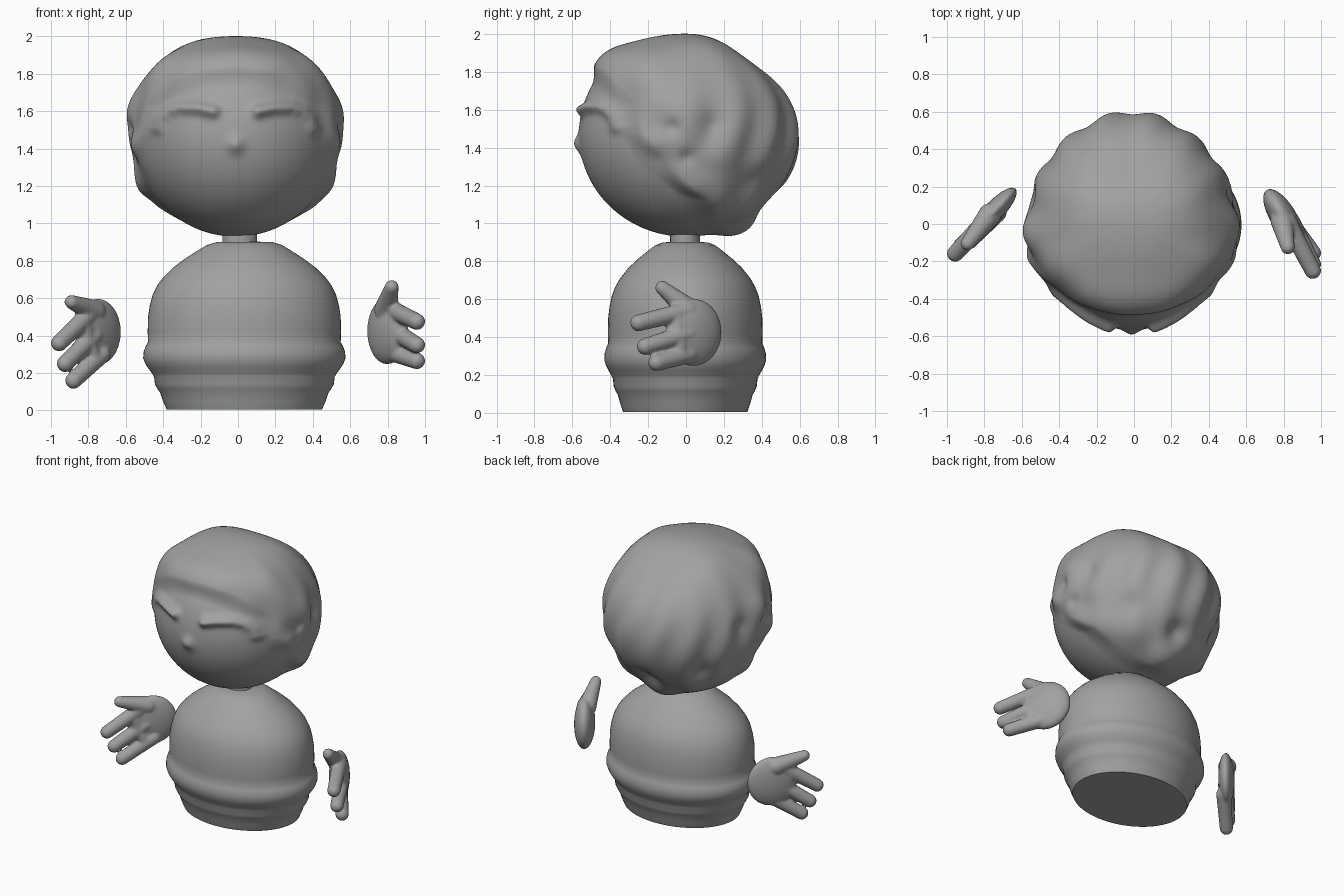
import bpy, bmesh, math
from mathutils import Vector, Matrix
from mathutils.geometry import intersect_point_line

if "Cube" in bpy.data.objects:
    bpy.data.objects.remove(bpy.data.objects["Cube"])

grey = bpy.data.materials.new("clay grey")
grey.use_nodes = True
CLAY = (0.36, 0.36, 0.36, 1)
grey.diffuse_color = CLAY
grey.node_tree.nodes["Principled BSDF"].inputs["Base Color"].default_value = CLAY


def finish(bm, name, angle=60):
    bmesh.ops.recalc_face_normals(bm, faces=bm.faces)
    mesh = bpy.data.meshes.new(name)
    bm.to_mesh(mesh)
    bm.free()
    ob = bpy.data.objects.new(name, mesh)
    bpy.context.collection.objects.link(ob)
    mesh.materials.append(grey)
    bpy.ops.object.select_all(action='DESELECT')
    ob.select_set(True)
    bpy.context.view_layer.objects.active = ob
    bpy.ops.object.shade_smooth_by_angle(angle=math.radians(angle))
    return ob


def lathe(name, profile, depth, x, y=0):
    """Spin (radius, height) points into an oval solid; depth scales y."""
    bm = bmesh.new()
    vs = [bm.verts.new((r, 0, z)) for r, z in profile]
    es = [bm.edges.new(p) for p in zip(vs, vs[1:])]
    bmesh.ops.spin(bm, geom=vs + es, axis=(0, 0, 1), cent=(0, 0, 0),
                   angle=math.tau, steps=72, use_duplicate=False)
    bmesh.ops.remove_doubles(bm, verts=bm.verts, dist=0.0005)
    bmesh.ops.holes_fill(bm, edges=[e for e in bm.edges if e.is_boundary], sides=0)
    for v in bm.verts:
        v.co = (v.co.x + x, v.co.y * depth + y, v.co.z)
    return finish(bm, name, 50)


# Body with rolled hem, and neck
lathe("body", [(.415, .005), (.435, .05), (.45, .095), (.465, .115), (.478, .14), (.483, .18),
               (.495, .2), (.514, .225), (.53, .25), (.541, .28), (.538, .315), (.527, .345),
               (.515, .365), (.517, .42), (.515, .5), (.506, .56), (.49, .62), (.465, .67),
               (.435, .71), (.38, .765), (.32, .81), (.25, .855), (.2, .885), (.15, .9),
               (0, .905)], .79, .034, -.004)
lathe("neck", [(.092, .85), (.092, 1.0)], .85, .01, -.005)


# Head: ball with hair, lids and nose raised from one surface
CENTRE = Vector((-.012, 0, 1.47))
SIZE = Vector((.54, .565, .54))
LID = [(.12, 1.6), (.2, 1.617), (.3, 1.62), (.36, 1.6), (.4, 1.56), (.42, 1.51)]
HAIRLINE = [(-1, .3), (-.9, .22), (-.6, .08), (-.3, -.28), (0, -.5),
            (.3, -.58), (.55, -.82), (.7, -1), (1, -1.2)]
# direction, width, height of broad hair locks and hollows
MIDDLE = [((0, .62, .78), .42, -.1), ((0, .5, -.87), .2, .07), ((0, .95, -.1), .4, .03),
          ((0, -.72, .7), .25, .07), ((0, .76, -.65), .16, -.075), ((0, -.1, 1), .4, -.04)]
PAIRS = [((.35, -.66, .66), .22, .065), ((.66, -.4, .62), .28, .08), ((.85, -.2, .45), .2, .03),
         ((.95, -.27, -.08), .13, .06), ((.96, -.1, .24), .2, .06), ((.87, .08, -.48), .17, .06),
         ((.8, -.22, -.5), .15, .035), ((.97, -.12, .07), .07, -.03),
         ((.75, .25, -.62), .18, .045), ((.5, .5, -.7), .2, .04), ((.95, .25, -.2), .13, .025),
         ((.93, .25, .1), .11, -.03), ((.97, 0, -.22), .08, -.035),
         ((.6, .6, -.4), .14, -.035), ((.55, .2, .8), .25, .015)]
LOCKS = [(Vector(d).normalized(), w, h) for d, w, h in MIDDLE]
for (x, y, z), w, h in PAIRS:
    LOCKS += [(Vector((s * x, y, z)).normalized(), w, h) for s in (1, -1)]


def bell(distance, width):
    return math.exp(-(distance / width) ** 2)


def ramp(t):
    t = min(max(t, 0), 1)
    return t * t * (3 - 2 * t)


def hairline(z):
    for (z0, y0), (z1, y1) in zip(HAIRLINE, HAIRLINE[1:]):
        if z <= z1:
            return y0 + (y1 - y0) * (z - z0) / (z1 - z0)
    return HAIRLINE[-1][1]


def lid_distance(x, z):
    p, best = Vector((abs(x + .012), 0, z)), 9
    for a, b in zip(LID, LID[1:]):
        a, b = Vector((a[0], 0, a[1])), Vector((b[0], 0, b[1]))
        t = intersect_point_line(p, a, b)[1]
        best = min(best, (p - a.lerp(b, min(max(t, 0), 1))).length)
    return best


bm = bmesh.new()
bmesh.ops.create_icosphere(bm, subdivisions=7, radius=1)
for v in bm.verts:
    d = v.co.normalized()
    p = CENTRE + d * SIZE
    hair = ramp((d.y - hairline(d.z)) / .3 + .5)
    turn = math.atan2(d.x, d.y)
    waves = .02 * bell(d.z + .05, .5) * math.cos(14 * turn + math.sin(4 * d.z) + math.pi)
    scale = 1 + hair * (.03 + waves + sum(h * bell((d - c).length, w) for c, w, h in LOCKS))
    v.co = CENTRE + d * SIZE * scale
    if d.y < 0:
        lid = .05 * d.y * d.y * bell(lid_distance(p.x, p.z), .034)
        v.co += lid * Vector((d.x * .6, -1, .1))
        v.co.y -= .028 * bell(math.hypot(p.x + .012, p.z - 1.42), .045)
finish(bm, "head", 180)


# Hands: palm and fingers fused into one smooth skin
def chain(bm, start, end, r0, r1):
    start, end = Vector(start), Vector(end)
    for i in range(17):
        t = i / 16
        bmesh.ops.create_icosphere(bm, subdivisions=3, radius=r0 + (r1 - r0) * t,
                                   matrix=Matrix.Translation(start.lerp(end, t)))


def hand(name, palm, angle, thickness, fingers, thumb):
    bm = bmesh.new()
    place = (Matrix.Translation(palm) @ Matrix.Rotation(angle, 4, 'Z')
             @ Matrix.Diagonal((.168, thickness, .178, 1)))
    bmesh.ops.create_icosphere(bm, subdivisions=4, radius=1, matrix=place)
    for root, tip in fingers:
        chain(bm, root, tip, .05, .045)
    chain(bm, *thumb, .062, .038)
    # knuckle ridge joining the finger roots
    knuckles = [Vector(root).lerp(Vector(tip), .24) for root, tip in fingers]
    for a, b in zip(knuckles, knuckles[1:]):
        chain(bm, a, b, .046, .046)
    ob = finish(bm, name, 180)
    skin = ob.modifiers.new("fuse", 'REMESH')
    skin.mode = 'VOXEL'
    skin.voxel_size = .009
    skin.use_smooth_shade = True
    soft = ob.modifiers.new("soften", 'SMOOTH')
    soft.iterations = 6


hand("left_hand", (.797, .04, .425), math.atan2(-.85, .52), .07,
     [((.82, .01, .54), (.956, -.25, .475)), ((.84, .01, .42), (.956, -.215, .35)),
      ((.83, .01, .31), (.956, -.155, .265))], ((.79, .02, .54), (.822, -.125, .66)))
hand("right_hand", (-.748, .068, .42), math.atan2(-.73, -.69), .054,
     [((-.79, .02, .52), (-.956, -.158, .36)), ((-.77, .03, .40), (-.925, -.12, .25)),
      ((-.73, .06, .30), (-.88, -.09, .16))], ((-.77, .05, .53), (-.89, -.105, .58)))
